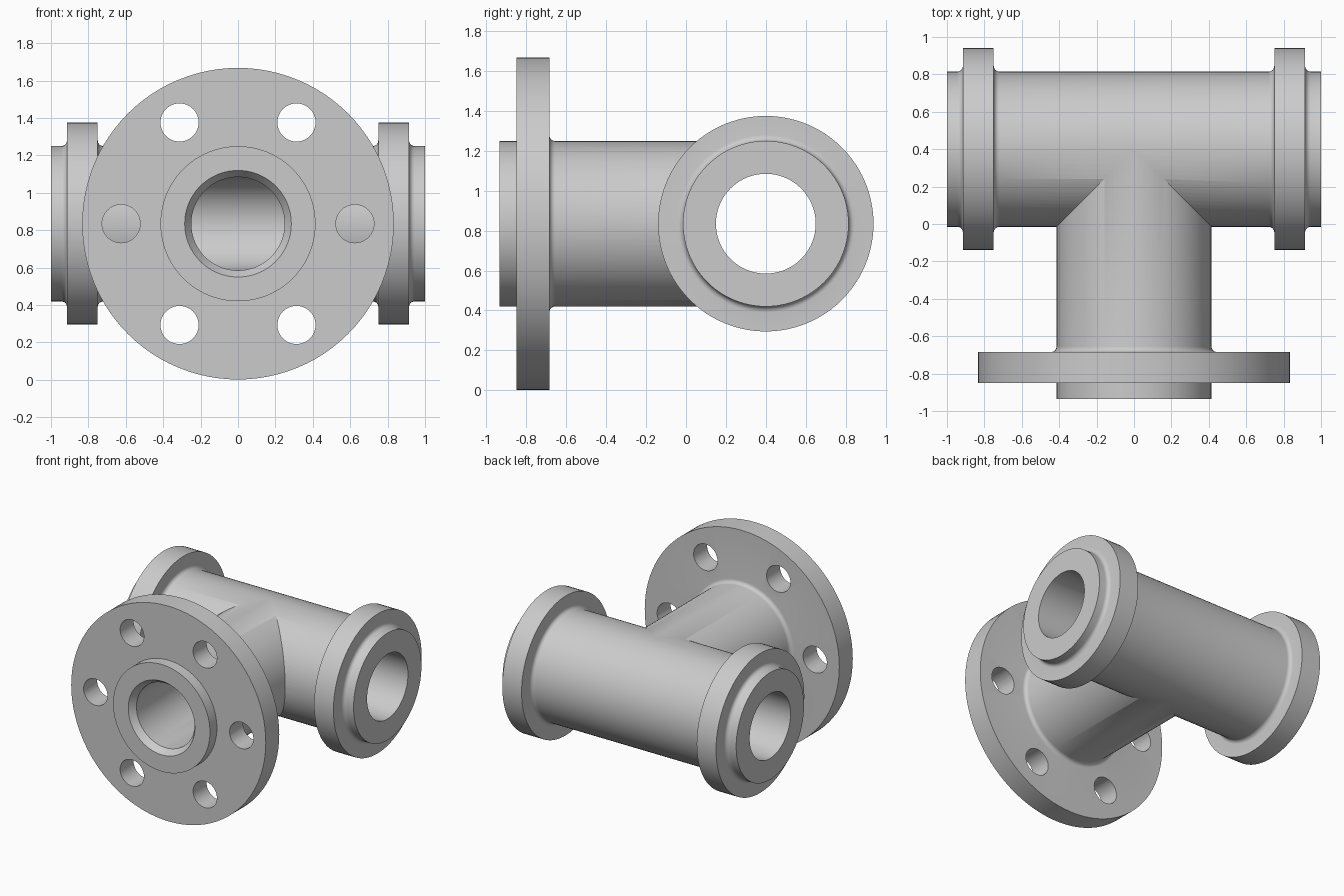
import bpy, bmesh, math
from mathutils import Matrix, Vector

if "Cube" in bpy.data.objects:
    bpy.data.objects.remove(bpy.data.objects["Cube"], do_unlink=True)

SEG = 96
AXIS_Y, AXIS_Z = 0.40, 0.835      # where the pipe axes cross
PIPE_R, BORE_R, FILLET = 0.415, 0.25, 0.03

steel = bpy.data.materials.new("light grey steel")
steel.use_nodes = True
steel.diffuse_color = (0.6, 0.6, 0.6, 1)
steel.node_tree.nodes["Principled BSDF"].inputs["Base Color"].default_value = (0.6, 0.6, 0.6, 1)


def lathe(name, profile, direction, origin, seg=SEG):
    """Revolve (distance, radius) points round a direction into a closed solid."""
    bm = bmesh.new()
    turn = Vector(direction).to_track_quat('Z', 'Y').to_matrix().to_4x4()
    rings = []
    for d, r in profile:
        rings.append([bm.verts.new((r * math.cos(2 * math.pi * i / seg),
                                    r * math.sin(2 * math.pi * i / seg), d)) for i in range(seg)])
    for a, b in zip(rings, rings[1:]):
        for i in range(seg):
            j = (i + 1) % seg
            bm.faces.new((a[i], a[j], b[j], b[i]))
    bm.faces.new(rings[0])
    bm.faces.new(rings[-1])
    bmesh.ops.recalc_face_normals(bm, faces=bm.faces)
    bm.transform(Matrix.Translation(origin) @ turn)
    mesh = bpy.data.meshes.new(name)
    bm.to_mesh(mesh)
    bm.free()
    mesh.materials.append(steel)
    obj = bpy.data.objects.new(name, mesh)
    bpy.context.collection.objects.link(obj)
    return obj


def fillet(face, r, side):
    """Concave quarter round from pipe radius r up to a flange face."""
    pts = []
    for k in range(7):
        a = math.pi / 2 * k / 6
        pts.append((face + side * FILLET * (1 - math.sin(a)), r + FILLET * (1 - math.cos(a))))
    return pts if side < 0 else pts[::-1]


def combine(body, other, operation):
    mod = body.modifiers.new("join", 'BOOLEAN')
    mod.operation, mod.solver, mod.object = operation, 'EXACT', other
    other.hide_render = True
    bpy.context.view_layer.objects.active = body
    bpy.ops.object.modifier_apply(modifier=mod.name)
    bpy.data.objects.remove(other, do_unlink=True)


# Run pipe with a filleted collar at each end
half = fillet(0.75, PIPE_R, -1) + [(0.75, 0.54), (0.915, 0.54)] + fillet(0.915, PIPE_R, 1) + [(1.0, PIPE_R)]
mirrored = [(-d, r) for d, r in reversed(half)]
centre = (0, AXIS_Y, AXIS_Z)
body = lathe("pipe_tee", mirrored + half, (1, 0, 0), centre)

# Branch pipe with the large bolted flange, a hair slimmer so the union is clean
br = PIPE_R - 0.0005
branch = lathe("branch", [(0, br)] + fillet(1.085, br, -1)
               + [(1.085, 0.833), (1.25, 0.833), (1.25, br), (1.335, br)], (0, -1, 0), centre)

# Bolt holes in the flange
for k in range(6):
    a = k * math.pi / 3
    spot = (0.625 * math.cos(a), 0, AXIS_Z + 0.625 * math.sin(a))
    combine(branch, lathe("bolt_hole", [(0.6, 0.102), (0.95, 0.102)], (0, -1, 0), spot, 40), 'DIFFERENCE')
combine(body, branch, 'UNION')

# Bores, the branch one with a bevelled mouth
combine(body, lathe("run_bore", [(-1.1, BORE_R), (1.1, BORE_R)], (1, 0, 0), centre), 'DIFFERENCE')
combine(body, lathe("branch_bore", [(0, BORE_R - 0.0005), (1.285, BORE_R - 0.0005), (1.335, 0.285), (1.4, 0.285)],
                    (0, -1, 0), centre), 'DIFFERENCE')

# Smooth round walls, crisp rims
bpy.ops.object.select_all(action='DESELECT')
body.select_set(True)
bpy.context.view_layer.objects.active = body
bpy.ops.object.shade_smooth_by_angle(angle=math.radians(30))
